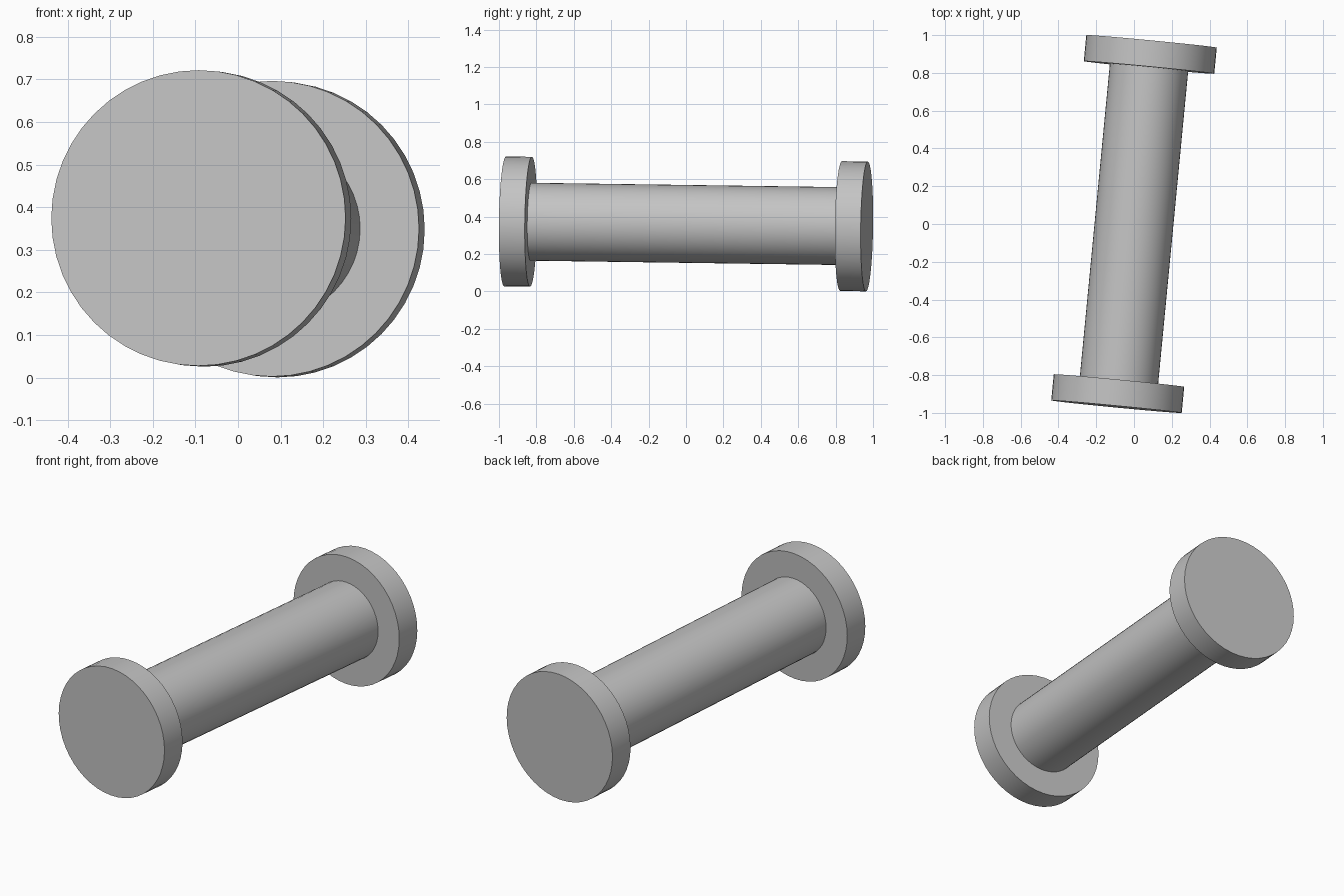
import bpy
from mathutils import Vector

cube = bpy.data.objects.get("Cube")
if cube:
    bpy.data.objects.remove(cube, do_unlink=True)

RADIUS = 0.347                 # flange radius; other sizes are proportions of it
LENGTH = RADIUS * 5.6
THICK = RADIUS * 0.4
CENTRE = Vector((0, 0, 0.361))
AXIS = Vector((0.096, 1, -0.014)).normalized()

grey = bpy.data.materials.new("plain grey")
grey.use_nodes = True
colour = (0.55, 0.55, 0.55, 1)
grey.diffuse_color = colour
grey.node_tree.nodes["Principled BSDF"].inputs["Base Color"].default_value = colour


def cylinder(name, radius, depth, offset, caps="NGON"):
    """Cylinder along the tilted axis, offset from the centre."""
    bpy.ops.mesh.primitive_cylinder_add(
        vertices=48, radius=radius, depth=depth, end_fill_type=caps,
        location=CENTRE + AXIS * offset,
        rotation=AXIS.to_track_quat("Z", "Y").to_euler())
    obj = bpy.context.object
    obj.name = name
    obj.data.materials.append(grey)
    bpy.ops.object.shade_smooth_by_angle()
    return obj


# Shaft, running between the inner faces of the flanges
cylinder("shaft", RADIUS * 0.6, LENGTH - 2 * THICK, 0, caps="NOTHING")

# End flanges
for name, side in (("front_flange", -1), ("back_flange", 1)):
    cylinder(name, RADIUS, THICK, side * (LENGTH - THICK) / 2)
